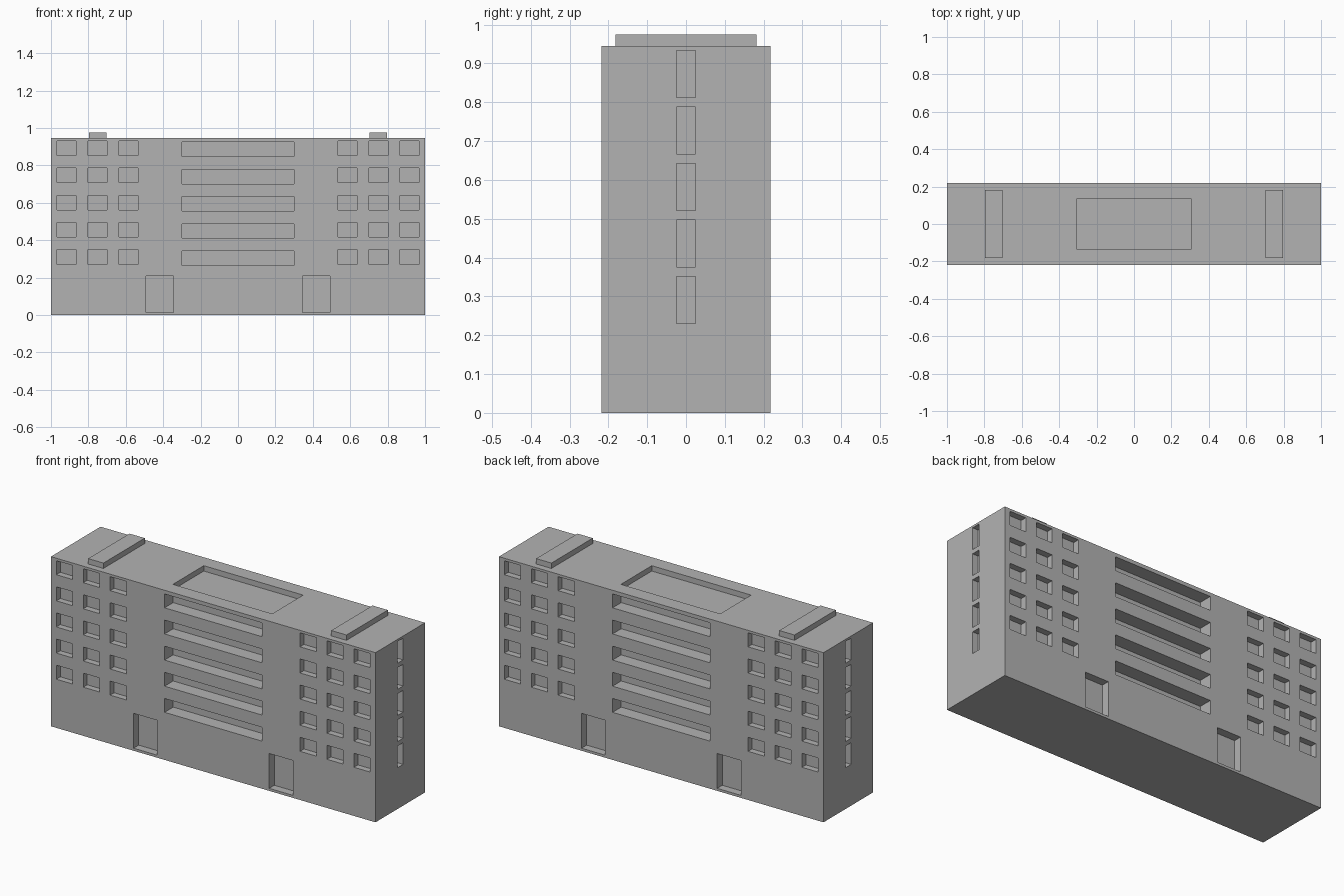
import bpy
import bmesh
from mathutils import Matrix

default = bpy.data.objects.get("Cube")
if default:
    bpy.data.objects.remove(default, do_unlink=True)

concrete = bpy.data.materials.new("concrete_grey")
concrete.use_nodes = True
grey = (0.45, 0.45, 0.45, 1)
concrete.diffuse_color = grey
concrete.node_tree.nodes["Principled BSDF"].inputs["Base Color"].default_value = grey

HALF_X, HALF_Y, HEIGHT = 1.0, 0.218, 0.945
FLOORS, PITCH = 5, 0.1455
OUT = 0.05  # how far cutters stick out of the wall


def add_box(bm, x0, x1, y0, y1, z0, z1):
    centre = Matrix.Translation(((x0 + x1) / 2, (y0 + y1) / 2, (z0 + z1) / 2))
    size = Matrix.Diagonal((x1 - x0, y1 - y0, z1 - z0, 1))
    bmesh.ops.create_cube(bm, size=1, matrix=centre @ size)


def make_object(name, bm):
    mesh = bpy.data.meshes.new(name)
    bm.to_mesh(mesh)
    bm.free()
    mesh.materials.append(concrete)
    obj = bpy.data.objects.new(name, mesh)
    bpy.context.collection.objects.link(obj)
    return obj


def facade_recess(bm, x0, x1, z0, z1, depth):
    """Same opening on the front and the back wall."""
    add_box(bm, x0, x1, -HALF_Y - OUT, -HALF_Y + depth, z0, z1)
    add_box(bm, x0, x1, HALF_Y - depth, HALF_Y + OUT, z0, z1)


# Main block
bm = bmesh.new()
add_box(bm, -HALF_X, HALF_X, -HALF_Y, HALF_Y, 0, HEIGHT)
building = make_object("building_block", bm)

# Openings cut into the block
bm = bmesh.new()
for floor in range(FLOORS):
    lift = floor * PITCH
    facade_recess(bm, -0.3, 0.3, 0.265 + lift, 0.342 + lift, 0.076)  # balconies
    for side in (-1, 1):
        for x in (0.585, 0.751, 0.917):  # windows
            facade_recess(bm, side * x - 0.05, side * x + 0.05,
                          0.271 + lift, 0.349 + lift, 0.035)
        ends = sorted((side * (HALF_X - 0.035), side * (HALF_X + OUT)))
        add_box(bm, *ends, -0.025, 0.025, 0.23 + lift, 0.351 + lift)  # end windows
for x in (-0.418, 0.418):  # doorways
    facade_recess(bm, x - 0.073, x + 0.073, 0.014, 0.208, 0.045)
add_box(bm, -0.306, 0.306, -0.136, 0.136, HEIGHT - 0.03, HEIGHT + OUT)  # roof well
cutter = make_object("opening_cutter", bm)
cutter.hide_render = True

cut = building.modifiers.new("openings", "BOOLEAN")
cut.operation = "DIFFERENCE"
cut.solver = "EXACT"
cut.object = cutter

# Bake the cut and drop the helper
bpy.context.view_layer.update()
graph = bpy.context.evaluated_depsgraph_get()
baked = bpy.data.meshes.new_from_object(building.evaluated_get(graph))
building.modifiers.clear()
building.data = baked
bpy.data.objects.remove(cutter, do_unlink=True)

# Raised slabs on the roof
for name, x in (("right_roof_slab", -0.749), ("left_roof_slab", 0.749)):
    bm = bmesh.new()
    add_box(bm, x - 0.047, x + 0.047, -0.182, 0.182, HEIGHT, HEIGHT + 0.03)
    make_object(name, bm)
